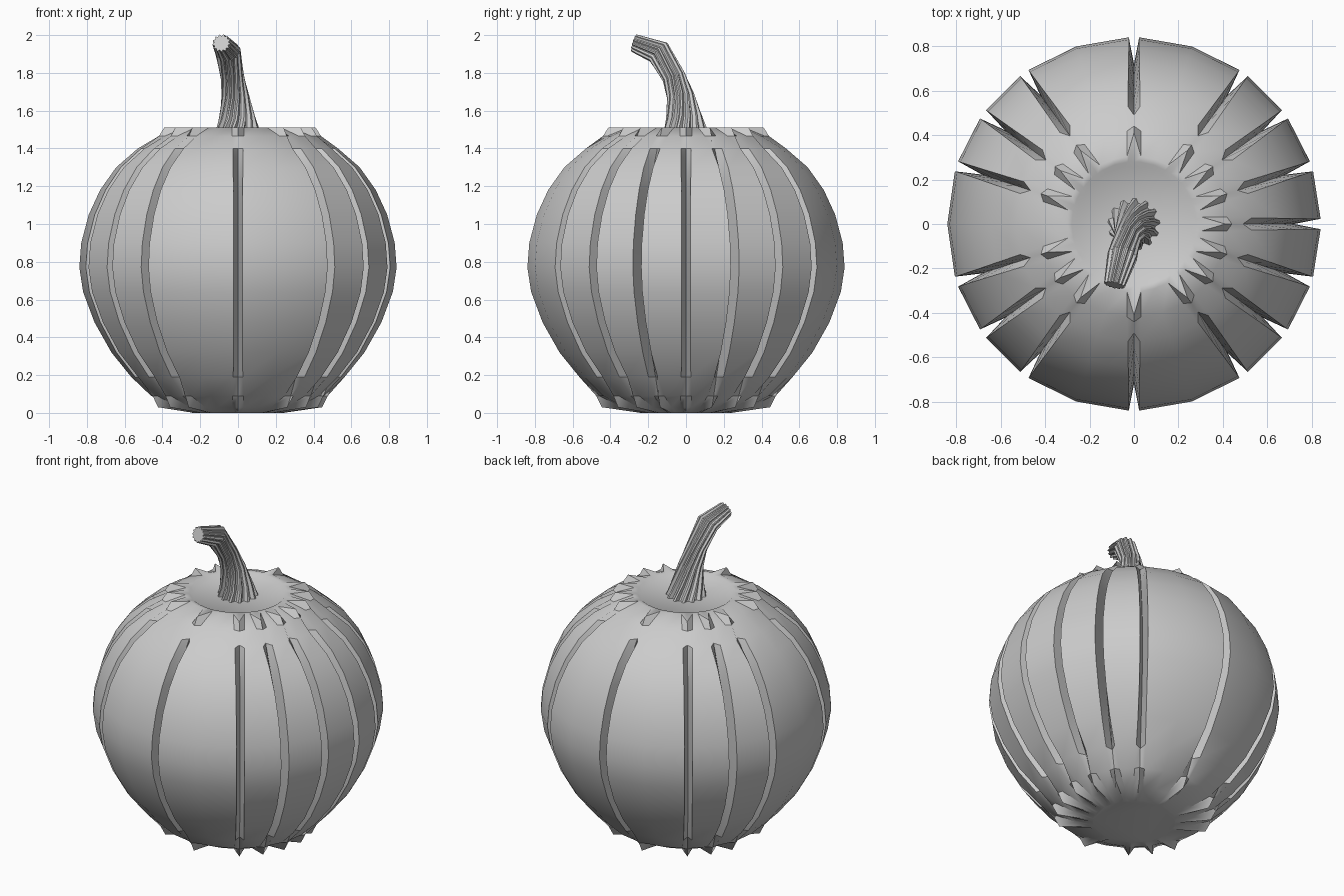
import bpy, bmesh
from math import radians, sin, cos, pi
from mathutils import Vector

if "Cube" in bpy.data.objects:
    bpy.data.objects.remove(bpy.data.objects["Cube"])


def loft(name, rings, angle, cap_start=False, cap_end=False):
    """Skin a list of closed rings that have equal point counts."""
    bm = bmesh.new()
    loops = [[bm.verts.new(p) for p in ring] for ring in rings]
    n = len(loops[0])
    for a, b in zip(loops, loops[1:]):
        for i in range(n):
            j = (i + 1) % n
            bm.faces.new((a[i], a[j], b[j], b[i]))
    if cap_start:
        bm.faces.new(loops[0][::-1])
    if cap_end:
        bm.faces.new(loops[-1])
    bm.normal_update()
    mesh = bpy.data.meshes.new(name)
    bm.to_mesh(mesh)
    bm.free()
    ob = bpy.data.objects.new(name, mesh)
    bpy.context.collection.objects.link(ob)
    bpy.ops.object.select_all(action='DESELECT')
    ob.select_set(True)
    bpy.context.view_layer.objects.active = ob
    bpy.ops.object.shade_smooth_by_angle(angle=radians(angle))
    return ob


# Body profile: lobe radius, groove radius, height, groove half-angle in degrees
profile = [
    (0.24, 0.24, 0.00, 5.0),
    (0.34, 0.445, 0.03, 5.0),
    (0.46, 0.475, 0.09, 3.5),
    (0.565, 0.52, 0.19, 2.6),
    (0.67, 0.585, 0.32, 2.0),
    (0.76, 0.65, 0.48, 1.7),
    (0.82, 0.70, 0.64, 1.6),
    (0.84, 0.72, 0.77, 1.6),
    (0.83, 0.705, 0.90, 1.6),
    (0.79, 0.665, 1.05, 1.7),
    (0.73, 0.61, 1.18, 1.9),
    (0.645, 0.555, 1.30, 2.3),
    (0.53, 0.49, 1.40, 3.0),
    (0.42, 0.44, 1.465, 4.2),
    (0.305, 0.41, 1.512, 6.0),
    (0.28, 0.28, 1.51, 6.0),
    (0.26, 0.26, 1.495, 6.0),
]
# Twenty divisions; five of them have no groove, giving the wide lobes
smooth_steps = {4, 6, 10, 14, 16}


def body_ring(lobe, groove, z, half):
    pts = []
    for k in range(20):
        cols = [(0, lobe)] if k in smooth_steps else [(-half, lobe), (0, groove), (half, lobe)]
        for da, r in cols:
            a = radians(18 * k + da)
            pts.append((r * cos(a), r * sin(a), z))
    return pts


loft("pumpkin_body", [body_ring(*p) for p in profile], 40, True, True)

# Stem: bent, twisted and fluted sweep (centre, direction, radius, twist)
path = [
    ((0.00, 0.00, 1.48), (0, 0, 1), 0.122, 0),
    ((-0.005, -0.012, 1.57), (-0.05, -0.15, 1), 0.095, 15),
    ((-0.015, -0.03, 1.68), (-0.08, -0.2, 1), 0.073, 32),
    ((-0.03, -0.065, 1.78), (-0.15, -0.4, 1), 0.062, 48),
    ((-0.053, -0.145, 1.91), (-0.2, -0.75, 0.7), 0.068, 65),
    ((-0.088, -0.275, 1.958), (-0.2, -0.95, 0.3), 0.048, 72),
]
ribs = 13


def stem_ring(centre, direction, radius, twist):
    t = Vector(direction).normalized()
    u = (Vector((1, 0, 0)) - t * t.x).normalized()
    v = t.cross(u)
    pts = []
    for i in range(ribs * 4):
        a = 2 * pi * i / (ribs * 4) + radians(twist)
        r = radius * (1.0 if i % 4 < 2 else 0.83)
        pts.append(Vector(centre) + u * (r * cos(a)) + v * (r * sin(a)))
    return pts


loft("stem", [stem_ring(*p) for p in path], 30, True, True)
